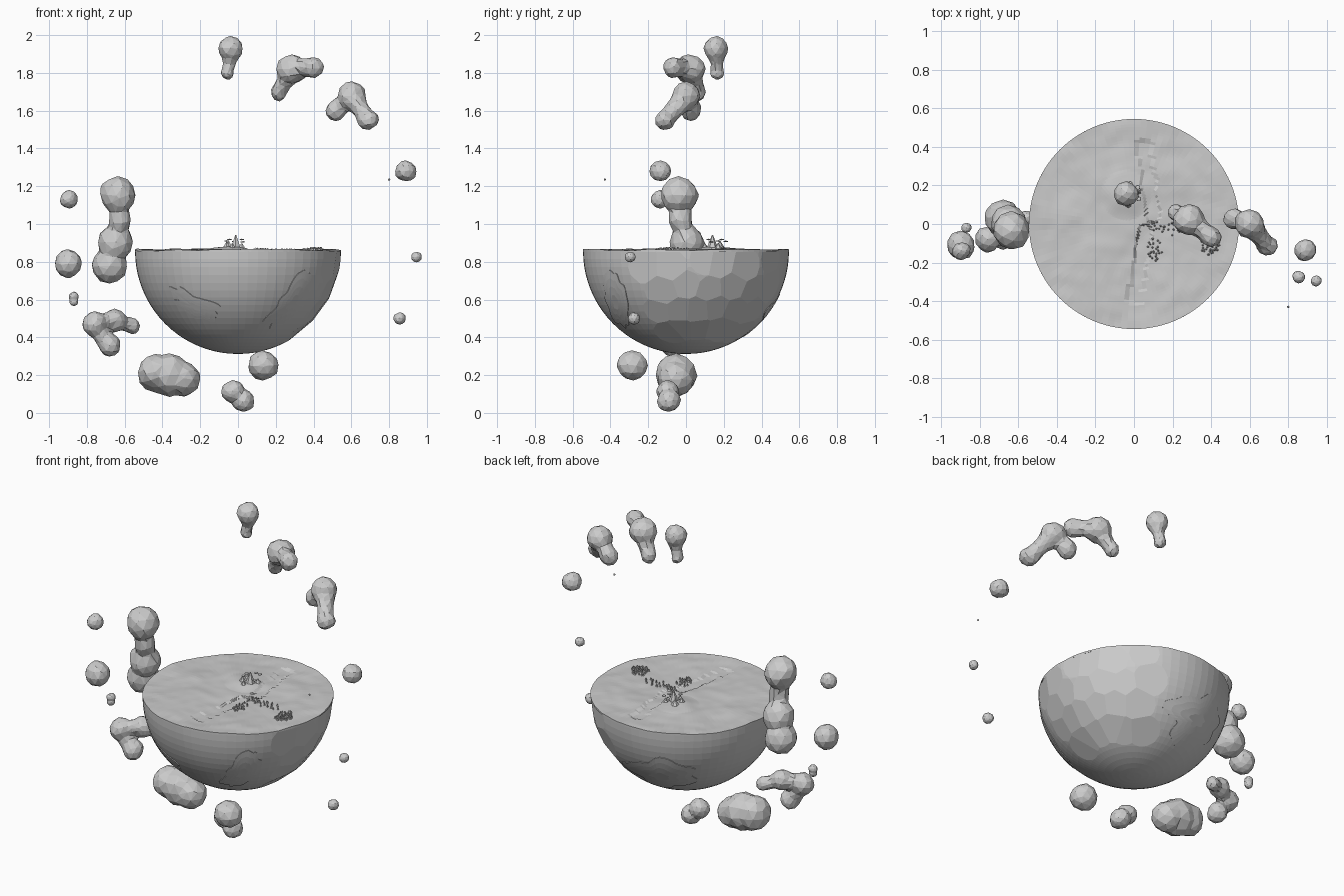
import bpy, bmesh, math, random
from mathutils import Vector, Matrix, noise

if "Cube" in bpy.data.objects:
    bpy.data.objects.remove(bpy.data.objects["Cube"])

random.seed(4)
R, C = 0.545, Vector((0, 0, 0.857))


def finish(bm, name):
    bmesh.ops.recalc_face_normals(bm, faces=bm.faces)
    me = bpy.data.meshes.new(name)
    bm.to_mesh(me)
    bm.free()
    ob = bpy.data.objects.new(name, me)
    bpy.context.collection.objects.link(ob)
    return ob


def direction(lon, lat):
    a, b = math.radians(lon), math.radians(lat)
    return Vector((math.cos(a) * math.cos(b), math.sin(a) * math.cos(b), math.sin(b)))


# Half globe: fine sphere with a chiselled area on the right, open at the top
bm = bmesh.new()
bmesh.ops.create_uvsphere(bm, u_segments=64, v_segments=40, radius=R,
                          matrix=Matrix.Translation(C))
for lat in (-6, -21, -36, -51):
    for lon in range(-22, 60, 15):
        n = direction(lon + random.uniform(-4, 4) + (lat % 2) * 5, lat + random.uniform(-3, 3))
        cut = bmesh.ops.bisect_plane(bm, geom=bm.verts[:] + bm.edges[:] + bm.faces[:],
                                     plane_co=C + n * random.uniform(0.534, 0.538),
                                     plane_no=n, clear_outer=True)
        rim = [e for e in cut['geom_cut'] if isinstance(e, bmesh.types.BMEdge)]
        if rim:
            bmesh.ops.holes_fill(bm, edges=rim, sides=0)
bmesh.ops.bisect_plane(bm, geom=bm.verts[:] + bm.edges[:] + bm.faces[:],
                       plane_co=C, plane_no=(0, 0, 1), clear_outer=True)
finish(bm, "half_globe")


# Thin raised land patches on the globe
def land_patch(name, lon, lat, w, h, tilt, seed):
    bm = bmesh.new()
    n = direction(lon, lat)
    u = Vector((0, 0, 1)).cross(n).normalized()
    v = n.cross(u)
    rings, seg = [], 48
    for k, r in ((0.25, R), (0.5, R), (0.75, R), (1, R), (1.0, R - 0.012)):
        ring = []
        for i in range(seg):
            a = math.tau * i / seg
            f = k * (1 + 0.55 * noise.noise((2 * math.cos(a), 2 * math.sin(a), seed)))
            x, y = w * f * math.cos(a), h * f * math.sin(a)
            x, y = (x * math.cos(tilt) - y * math.sin(tilt),
                    x * math.sin(tilt) + y * math.cos(tilt))
            p = (n + u * x + v * y).normalized() * (r + 0.003)
            p.z = min(p.z, 0)
            ring.append(bm.verts.new(C + p))
        rings.append(ring)
    bm.faces.new(rings[0])
    for a, b in zip(rings, rings[1:]):
        for i in range(seg):
            j = (i + 1) % seg
            bm.faces.new((a[i], b[i], b[j], a[j]))
    finish(bm, name)


land_patch("land_front_left", -119, -33, 0.28, 0.13, -0.5, 1.3)
land_patch("land_front_right", -52, -30, 0.16, 0.36, -0.35, 5.1)
land_patch("land_back", 105, -36, 0.40, 0.28, 0.2, 9.7)


# Terrain on the cut face, with two sunken tongues of water
def seg_dist(p, a, b):
    t = max(0, min(1, (p - a).dot(b - a) / (b - a).length_squared))
    return (p - a - (b - a) * t).length, t


def height(x, y):
    p = Vector((x, y, 0))
    z = C.z + 0.006 + 0.009 * noise.noise((x * 5, y * 5, 0.5)) + 0.004 * noise.noise((x * 13, y * 13, 2))
    for a, b in (((0.10, 0.04), (0.05, 0.40)), ((0.06, -0.04), (0.01, -0.38))):
        d, t = seg_dist(p, Vector((*a, 0)), Vector((*b, 0)))
        if d < 0.035 + 0.012 * noise.noise((x * 12, y * 12, 3)):
            z -= 0.008
    d = math.hypot(x + 0.04, y - 0.15)
    return z + 0.02 * max(0, 1 - d / 0.13)


bm = bmesh.new()
SEG, RINGS = 96, 40
rings = [[bm.verts.new((0, 0, height(0, 0)))]]
for k in range(1, RINGS + 2):
    r = R * min(k, RINGS) / RINGS
    ring = []
    for i in range(SEG):
        a = math.tau * i / SEG
        x, y = r * math.cos(a), r * math.sin(a)
        ring.append(bm.verts.new((x, y, height(x, y) if k <= RINGS else C.z - 0.004)))
    rings.append(ring)
for i in range(SEG):
    j = (i + 1) % SEG
    bm.faces.new((rings[0][0], rings[1][i], rings[1][j]))
    for a, b in zip(rings[1:], rings[2:]):
        bm.faces.new((a[i], b[i], b[j], a[j]))
finish(bm, "terrain")

# Craggy mountain with a ring of small clouds
bm = bmesh.new()
for x, y, r, top in ((-0.012, 0.14, 0.035, 0.942), (-0.06, 0.13, 0.03, 0.905),
                     (-0.05, 0.18, 0.035, 0.908), (0.02, 0.17, 0.028, 0.898),
                     (-0.03, 0.10, 0.025, 0.897)):
    h = top - 0.86
    bmesh.ops.create_cone(bm, cap_ends=True, segments=6, radius1=r, radius2=0.003, depth=h,
                          matrix=Matrix.Translation((x, y, 0.86 + h / 2)))
finish(bm, "mountain")
bm = bmesh.new()
for x, y, z in ((-0.045, 0.12, 0.918), (0.02, 0.19, 0.918), (-0.02, 0.21, 0.908),
                (0.025, 0.13, 0.905), (-0.06, 0.17, 0.91)):
    bmesh.ops.create_icosphere(bm, subdivisions=1, radius=0.014,
                               matrix=Matrix.Translation((x, y, z)) @ Matrix.Diagonal((1, 1, 0.3, 1)))
finish(bm, "mountain_clouds")

# Forest clusters of tiny trees
bm = bmesh.new()
for x, y, sx, sy, count in ((0.39, -0.10, 0.055, 0.06, 70), (0.23, -0.03, 0.09, 0.04, 22),
                            (0.11, -0.13, 0.04, 0.06, 26), (0.11, -0.01, 0.03, 0.03, 10)):
    for _ in range(count):
        a, r = random.uniform(0, math.tau), math.sqrt(random.random())
        px, py = x + sx * r * math.cos(a), y + sy * r * math.sin(a)
        bmesh.ops.create_cone(bm, cap_ends=True, segments=5, radius1=0.006, radius2=0.001, depth=0.014,
                              matrix=Matrix.Translation((px, py, height(px, py) + 0.006)))
finish(bm, "forest_trees")


# Floating rocks: chains of blobs (x, y, z, radius), fused and reduced to facets
def rock(name, *blobs):
    bm = bmesh.new()
    chain = list(blobs[:1])
    for a, b in zip(blobs, blobs[1:]):
        for s in range(1, 5):
            t = s / 4
            q = [a[i] + (b[i] - a[i]) * t for i in range(4)]
            q[3] *= 1 - 0.25 * math.sin(math.pi * t)
            chain.append(q)
    big = max(b[3] for b in blobs)
    for x, y, z, r in chain:
        bmesh.ops.create_icosphere(bm, subdivisions=2, radius=r * 1.04, matrix=Matrix.Translation((x, y, z)))
    for v in bm.verts:
        v.co += noise.noise_vector(v.co * (0.8 / big)) * big * 0.13
    ob = finish(bm, name)
    rm = ob.modifiers.new("fuse", 'REMESH')
    rm.mode, rm.voxel_size, rm.use_smooth_shade = 'VOXEL', big / 6, False
    ob.modifiers.new("facets", 'DECIMATE').ratio = 0.09


rock("rock_top", (-0.04, 0.16, 1.93, 0.062), (-0.055, 0.165, 1.80, 0.035))
rock("rock_upper_bent", (0.22, 0.06, 1.70, 0.045), (0.285, 0.02, 1.82, 0.078), (0.40, -0.07, 1.83, 0.052))
rock("rock_upper_right", (0.52, 0.03, 1.60, 0.055), (0.60, 0.0, 1.68, 0.074), (0.69, -0.11, 1.55, 0.055))
rock("rock_right", (0.89, -0.135, 1.28, 0.056))
rock("rock_speck", (0.80, -0.43, 1.235, 0.006))
rock("rock_right_small", (0.945, -0.295, 0.825, 0.028))
rock("rock_right_low", (0.855, -0.275, 0.50, 0.032))
rock("rock_left_tall", (-0.635, -0.035, 1.155, 0.095), (-0.625, -0.03, 1.02, 0.06),
     (-0.65, 0.01, 0.90, 0.09), (-0.68, 0.03, 0.78, 0.095))
rock("rock_left_upper", (-0.895, -0.14, 1.13, 0.046))
rock("rock_left_round", (-0.90, -0.11, 0.79, 0.073))
rock("rock_left_small", (-0.87, -0.02, 0.615, 0.026), (-0.87, -0.02, 0.59, 0.024))
rock("rock_left_forked", (-0.68, -0.07, 0.36, 0.06), (-0.76, -0.08, 0.47, 0.066),
     (-0.65, -0.02, 0.49, 0.06), (-0.56, 0.03, 0.46, 0.04))
rock("rock_lower_left", (-0.43, -0.05, 0.21, 0.10), (-0.36, -0.05, 0.20, 0.11), (-0.295, -0.05, 0.18, 0.094))
rock("rock_bottom", (-0.028, -0.095, 0.115, 0.06), (0.028, -0.09, 0.065, 0.06))
rock("rock_bottom_right", (0.135, -0.285, 0.25, 0.08))
